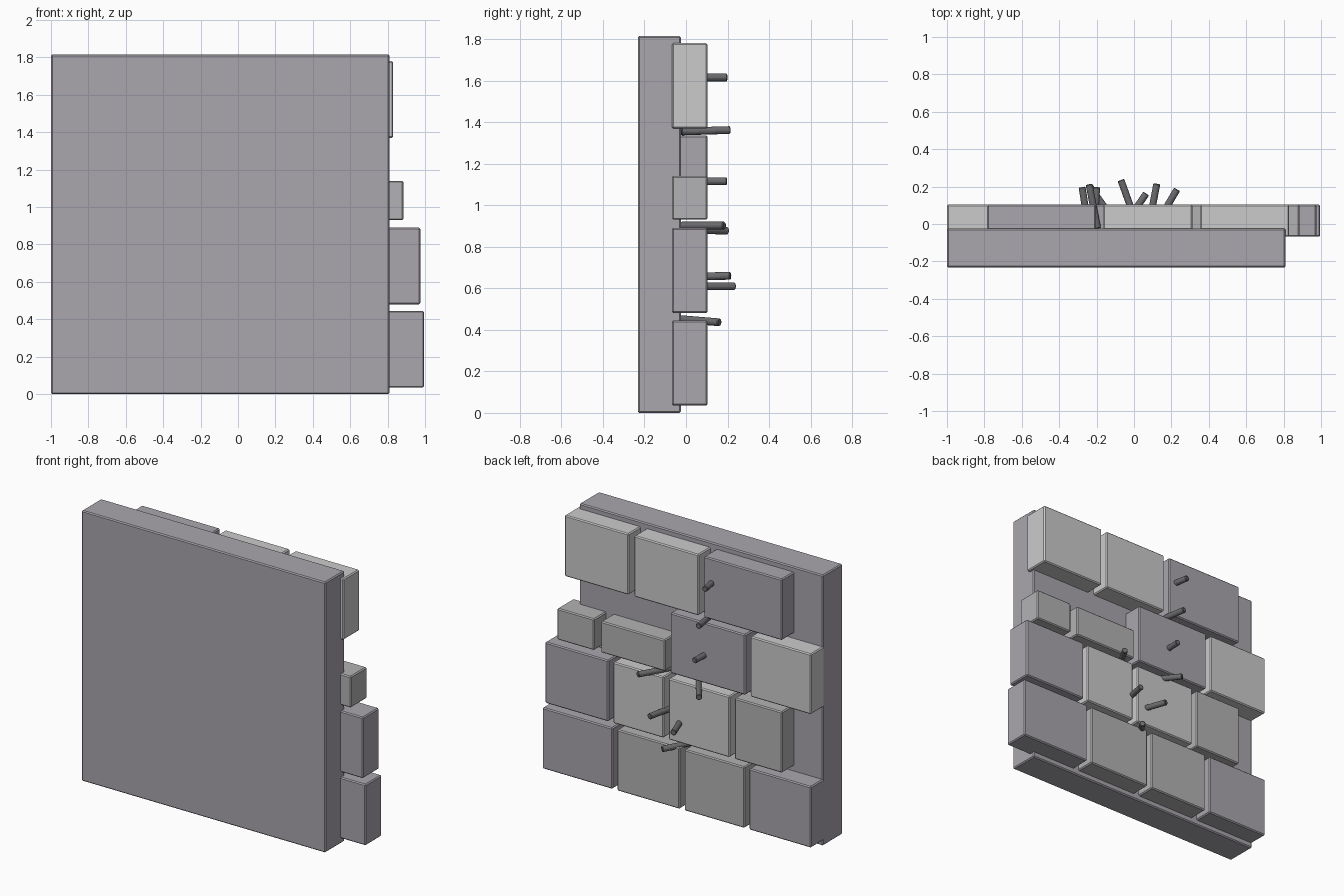
import bpy
from mathutils import Vector


def material(name, rgb):
    m = bpy.data.materials.new(name)
    m.diffuse_color = (*rgb, 1)
    return m


DARK = material("dark_stone", (0.40, 0.38, 0.42))
MID = material("mid_stone", (0.45, 0.45, 0.46))
LIGHT = material("light_stone", (0.52, 0.52, 0.52))
IRON = material("iron", (0.15, 0.15, 0.16))


def bevel(ob, width):
    b = ob.modifiers.new("bevel", 'BEVEL')
    b.width, b.segments = width, 1


def box(name, x, y, z, mat):
    lo, hi = Vector((x[0], y[0], z[0])), Vector((x[1], y[1], z[1]))
    bpy.ops.mesh.primitive_cube_add(size=1, location=(lo + hi) / 2)
    ob = bpy.context.object
    ob.name = name
    ob.scale = hi - lo
    bpy.ops.object.transform_apply(location=False, rotation=False, scale=True)
    ob.data.materials.append(mat)
    bevel(ob, 0.007)


# backing slab
box("wall_slab", (-1, 0.81), (-0.232, -0.025), (0, 1.815), DARK)

# staggered courses of stone blocks: x0, x1, z0, z1, material
blocks = [
    (0.475, 0.995, 0.035, 0.445, DARK), (-0.025, 0.44, 0.035, 0.445, MID),
    (-0.505, -0.06, 0.035, 0.445, MID), (-1.0, -0.54, 0.035, 0.445, DARK),
    (0.505, 0.975, 0.48, 0.89, DARK), (0.095, 0.47, 0.48, 0.89, LIGHT),
    (-0.395, 0.058, 0.48, 0.89, LIGHT), (-0.785, -0.432, 0.48, 0.89, MID),
    (0.61, 0.885, 0.93, 1.14, MID), (0.085, 0.56, 0.93, 1.14, MID),
    (-0.512, 0.045, 0.93, 1.335, DARK), (-1.0, -0.55, 0.93, 1.335, LIGHT),
    (0.355, 0.83, 1.37, 1.78, LIGHT), (-0.165, 0.313, 1.37, 1.78, LIGHT),
    (-0.785, -0.205, 1.37, 1.78, DARK),
]
for i, (x0, x1, z0, z1, mat) in enumerate(blocks):
    box(f"stone_block_{i + 1}", (x0, x1), (-0.068, 0.104), (z0, z1), mat)

# iron pegs driven into the wall: tip point and a point near the surface
pegs = [
    ((-0.278, 0.197, 1.615), (-0.262, 0.10, 1.615)),
    ((-0.24, 0.212, 1.362), (-0.215, 0.08, 1.358)),
    ((-0.20, 0.197, 1.115), (-0.205, 0.10, 1.115)),
    ((-0.235, 0.198, 0.877), (-0.165, 0.10, 0.88)),
    ((0.23, 0.185, 0.902), (0.18, 0.10, 0.902)),
    ((0.122, 0.215, 0.66), (0.10, 0.10, 0.658)),
    ((-0.07, 0.235, 0.61), (-0.025, 0.11, 0.61)),
    ((0.065, 0.162, 0.436), (0.015, 0.09, 0.442)),
]
for i, (tip, base) in enumerate(pegs):
    tip = Vector(tip)
    d = (Vector(base) - tip).normalized()
    length = 0.24
    bpy.ops.mesh.primitive_cylinder_add(
        vertices=8, radius=0.02, depth=length, location=tip + d * length / 2,
        rotation=d.to_track_quat('Z', 'Y').to_euler())
    ob = bpy.context.object
    ob.name = f"iron_peg_{i + 1}"
    ob.data.materials.append(IRON)
    bevel(ob, 0.004)
